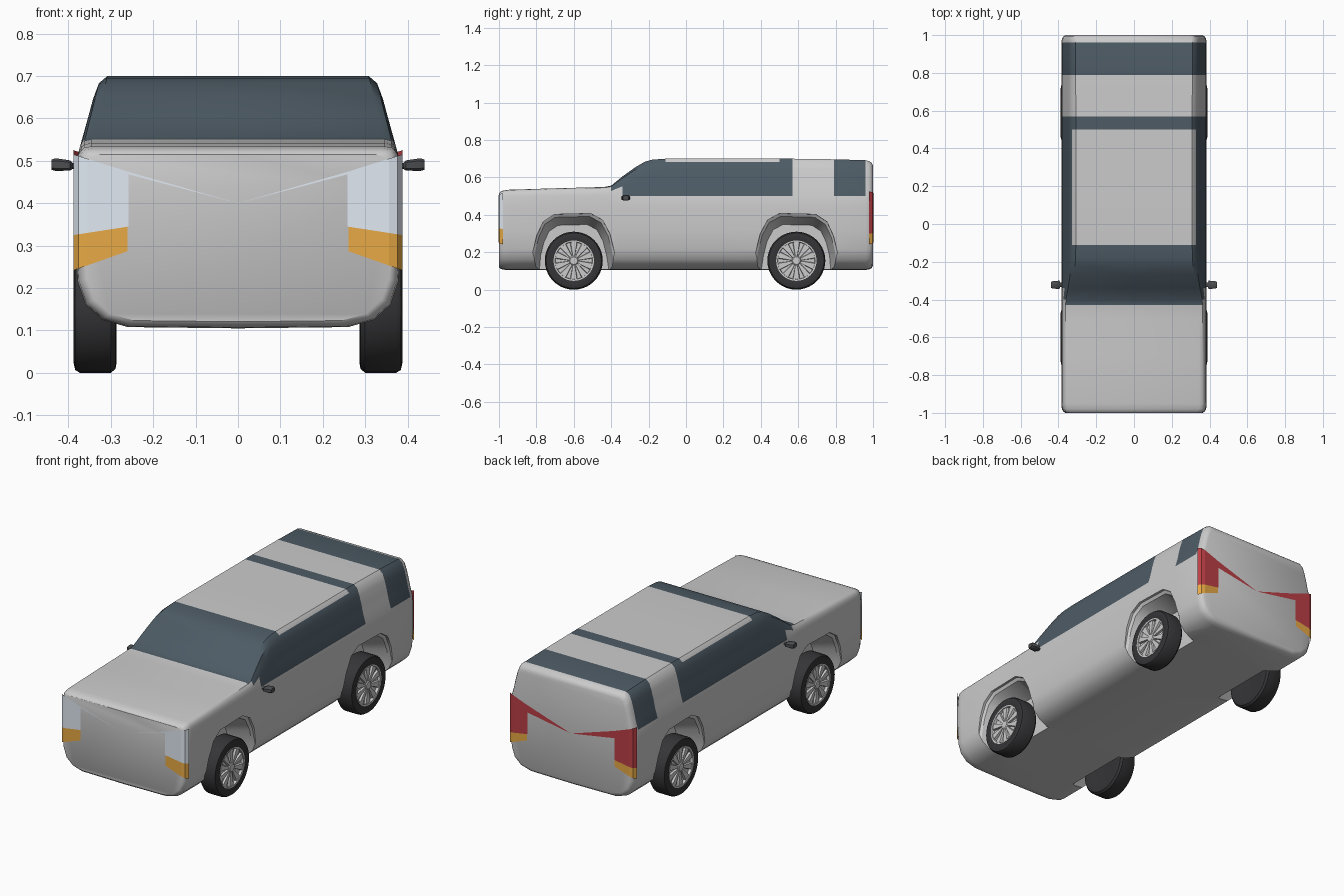
import bpy, bmesh
from math import sin, cos, pi, radians

if "Cube" in bpy.data.objects:
    bpy.data.objects.remove(bpy.data.objects["Cube"])


def material(name, rgb):
    m = bpy.data.materials.new(name)
    m.diffuse_color = (*rgb, 1)
    m.use_nodes = True
    m.node_tree.nodes["Principled BSDF"].inputs["Base Color"].default_value = m.diffuse_color
    return m


paint = material("paint", (0.8, 0.8, 0.8))
glass = material("glass", (0.075, 0.105, 0.13))
rubber = material("rubber", (0.035, 0.035, 0.038))
dark = material("dark_trim", (0.07, 0.075, 0.08))
clear = material("clear_lens", (0.75, 0.82, 0.9))
amber = material("amber_lens", (0.8, 0.4, 0.06))
red = material("red_lens", (0.5, 0.05, 0.06))
alloy = material("alloy", (0.85, 0.85, 0.86))


def make(name, verts, faces, mats=(), smooth=None, fix=True):
    me = bpy.data.meshes.new(name)
    me.from_pydata(verts, [], faces)
    if fix:
        bm = bmesh.new()
        bm.from_mesh(me)
        bmesh.ops.recalc_face_normals(bm, faces=bm.faces)
        bm.to_mesh(me)
        bm.free()
    ob = bpy.data.objects.new(name, me)
    bpy.context.collection.objects.link(ob)
    for m in mats:
        me.materials.append(m)
    if smooth:
        shade(ob, smooth)
    return ob


def shade(ob, angle):
    bpy.ops.object.select_all(action='DESELECT')
    ob.select_set(True)
    bpy.context.view_layer.objects.active = ob
    bpy.ops.object.shade_smooth_by_angle(angle=radians(angle))


def loft(rings, caps=True, offset=0):
    """Bridge closed rings of equal length."""
    n = len(rings[0])
    verts = [p for r in rings for p in r]
    faces = [[offset + v for v in (i * n + j, i * n + (j + 1) % n,
              (i + 1) * n + (j + 1) % n, (i + 1) * n + j)]
             for i in range(len(rings) - 1) for j in range(n)]
    if caps:
        faces += [[offset + j for j in range(n)],
                  [offset + (len(rings) - 1) * n + j for j in range(n)]]
    return verts, faces


# Body: half cross-sections lofted along y
LOWER = [(0, .105), (.26, .108), (.32, .125), (.36, .162), (.378, .215), (.385, .32), (.385, .44)]
CABIN = [(.38, .5), (.365, .55), (.354, .6), (.342, .645), (.328, .683), (.308, .7), (0, .7)]
HOOD_X = [.38, .378, .375, .37, .362, .345, 0]
STATIONS = [  # y, top z, inset
    (-1, .53, .022), (-.994, .53, .011), (-.98, .531, .003), (-.95, .534, 0), (-.7, .542, 0),
    (-.5, .547, 0), (-.43, .55, 0), (-.4, .556, 0), (-.34, .605, 0), (-.27, .655, 0),
    (-.22, .684, 0), (-.18, .695, 0), (-.11, .7, 0), (.2, .7, 0), (.5, .7, 0), (.57, .7, 0),
    (.79, .697, 0), (.96, .692, 0), (.982, .69, .004), (.994, .688, .012), (1, .686, .024)]


def section(y, top, inset):
    t = min(1, max(0, (top - .55) / .15))
    half = LOWER + [(hx + (x - hx) * t, .5 + (z - .5) * (top - .5) / .2)
                    for (x, z), hx in zip(CABIN, HOOD_X)]
    mid = (top + .105) / 2
    half = [(x * (1 - inset / .385), mid + (z - mid) * (1 - inset / .3)) for x, z in half]
    return [(x, y, z) for x, z in half] + [(-x, y, z) for x, z in half[-2:0:-1]]


rings = [section(*s) for s in STATIONS]
body = make("body", *loft(rings), (paint, glass))
n, belt, roof = len(rings[0]), 7, 11
for i in range(len(STATIONS) - 1):
    y = (STATIONS[i][0] + STATIONS[i + 1][0]) / 2
    for j in range(n):
        k = min(j, n - 1 - j)
        first = 99
        if -.43 < y < -.36:
            first = roof if y < -.4 else 9
        elif -.36 < y < -.11 or .5 < y < .57 or .79 < y < .96:
            first = belt
        if k >= first or (-.11 < y < .5 and belt <= k < roof):
            body.data.polygons[i * n + j].material_index = 1

# Wheel wells: tapered, stepped arch shape cut out of the body
ARCH = [(-.235, .04), (-.222, .2), (-.2, .29), (-.165, .365), (-.105, .405),
        (.09, .41), (.155, .375), (.195, .3), (.22, .2), (.245, .04)]
cv, cf = [], []
for wy, flip in ((-.6, 1), (.59, -1)):
    for s in (-1, 1):
        steps = [(.46, 1), (.372, .99), (.362, .94), (.24, .8)]
        v, f = loft([[(s * x, wy + flip * a * k, .1 + (z - .1) * k) for a, z in ARCH]
                     for x, k in steps], offset=len(cv))
        cv += v
        cf += f
cutter = make("arch_cutter", cv, cf)
cutter.hide_render = True
mod = body.modifiers.new("arches", 'BOOLEAN')
mod.operation, mod.solver, mod.object = 'DIFFERENCE', 'EXACT', cutter
bpy.context.view_layer.objects.active = body
bpy.ops.object.modifier_apply(modifier=mod.name)
bpy.data.objects.remove(cutter)
shade(body, 32)


# Wheels
def lathe(name, profile, wy, s, mat, steps=40):
    rs = [[(s * x, wy + r * cos(2 * pi * j / steps), .155 + r * sin(2 * pi * j / steps))
           for j in range(steps)] for r, x in profile]
    return make(name, *loft(rs), (mat,), 35)


TYRE = [(.1, .292), (.13, .286), (.146, .289), (.155, .3), (.155, .373), (.148, .384),
        (.13, .388), (.108, .384), (.104, .366)]
for wy, end in ((-.6, "front"), (.59, "rear")):
    for s, side in ((-1, "left"), (1, "right")):
        tag = f"{end}_{side}"
        lathe("tyre_" + tag, TYRE, wy, s, rubber)
        lathe("rim_lip_" + tag, [(.108, .37), (.108, .386), (.1, .385), (.098, .37)], wy, s, alloy)
        lathe("hub_" + tag, [(.026, .362), (.026, .38), (.02, .385)], wy, s, alloy, 20)
        v, f = [], []
        for q in range(10):  # flared spokes
            a = 2 * pi * q / 10 + pi / 10
            rs = [[(s * x, wy + r * cos(a) - w * sin(a), .155 + r * sin(a) + w * cos(a))
                   for x, w in ((.366, -h), (.381, -h * .8), (.381, h * .8), (.366, h))]
                  for r, h in ((.018, .006), (.101, .021))]
            sv, sf = loft(rs, offset=len(v))
            v += sv
            f += sf
        make("spokes_" + tag, v, f, (alloy,))


# Lamps: thin lenses wrapping round the body corners
def lens(name, end, mat, xin, zin, zout, tip=None):
    cols = [(xin, 1.003), (.356, 1.003), (.376, .997), (.3875, .979)]
    v, f = [], []
    for s in (-1, 1):
        b = len(v)
        for x, y in cols:
            t = (x - xin) / (.3875 - xin)
            v += [(s * x, end * y, zin[e] + (zout[e] - zin[e]) * t) for e in (0, 1)]
        quads = [[b + 2 * i, b + 2 * i + 2, b + 2 * i + 3, b + 2 * i + 1] for i in range(3)]
        if tip:  # sliver running to the centre line
            v += [(0, end * 1.003, tip[0]), (s * xin, end * 1.003, tip[1])]
            quads.append([b + 8, b + 1, b + 9])
        f += quads if s * end < 0 else [q[::-1] for q in quads]
    make(name, v, f, (mat,), fix=False)


lens("headlamps", -1, clear, .258, (.345, .474), (.325, .515), (.4, .468))
lens("front_indicators", -1, amber, .26, (.287, .345), (.242, .325))
lens("tail_lamps", 1, red, .265, (.32, .48), (.3, .525), (.395, .44))
lens("rear_indicators", 1, amber, .267, (.285, .32), (.242, .3))

# Door mirrors: slim arm flaring into a housing
for s, side in ((-1, "left"), (1, "right")):
    rs = [[(s * x, -.322 + dy * d, z + dz * h) for dy, dz in
           ((-1, -.6), (-.6, -1), (.6, -1), (1, -.6), (1, .6), (.6, 1), (-.6, 1), (-1, .6))]
          for x, z, d, h in ((.365, .487, .01, .005), (.39, .488, .012, .007), (.396, .489, .022, .012),
                             (.43, .491, .02, .015), (.44, .491, .015, .012))]
    make("mirror_" + side, *loft(rs), (dark,), 40)
